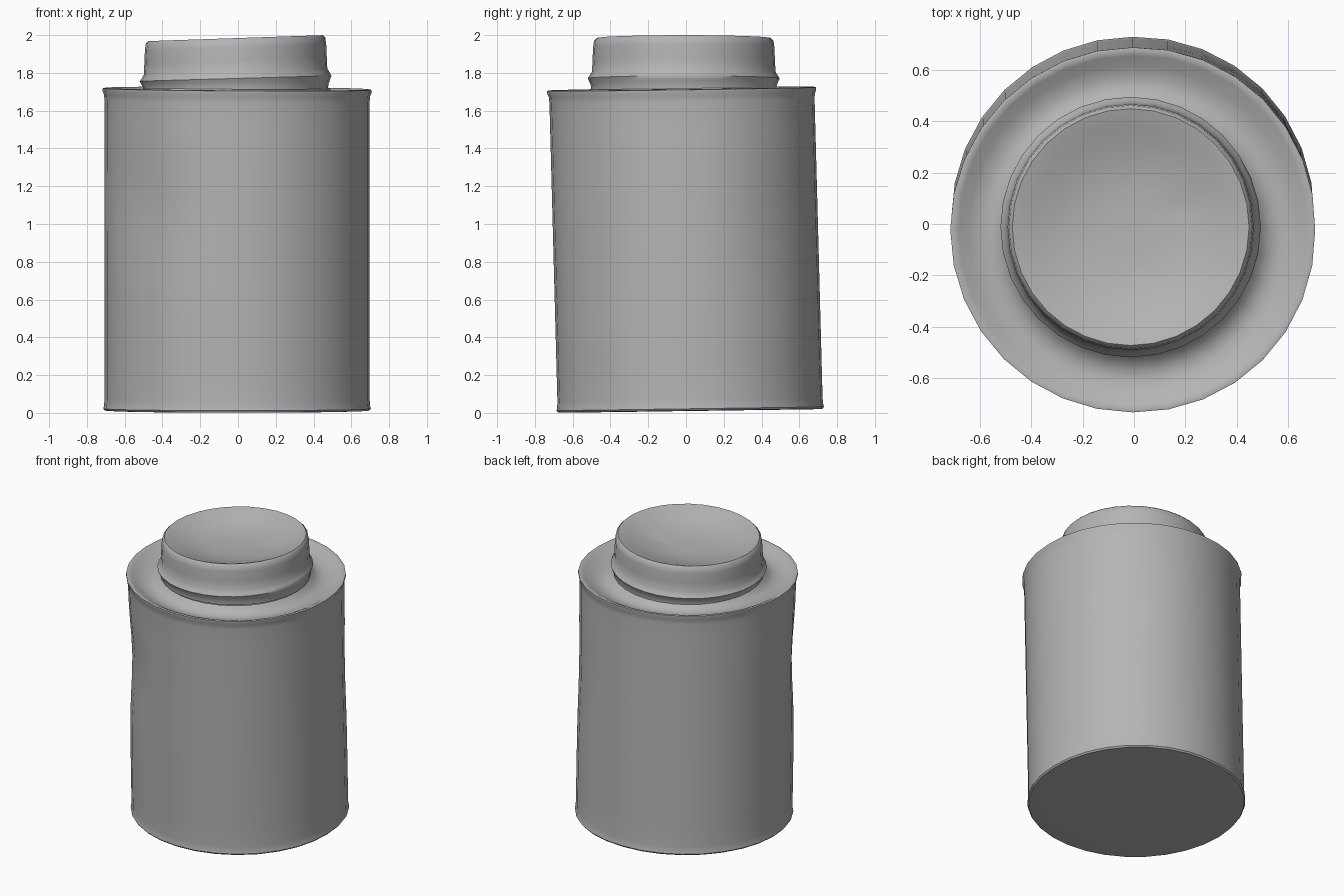
import bpy, bmesh, math

if "Cube" in bpy.data.objects:
    bpy.data.objects.remove(bpy.data.objects["Cube"])

SEG = 32
metal = bpy.data.materials.new("dull grey metal")
metal.diffuse_color = (0.46, 0.46, 0.46, 1)
metal.use_nodes = True
metal.node_tree.nodes["Principled BSDF"].inputs["Base Color"].default_value = metal.diffuse_color


def lathe(name, rings, shape, sharp):
    """Revolved part; each ring is (radius, z), shape(a, r, z) gives the point."""
    bm = bmesh.new()
    loops = []
    for r, z in rings:
        n = 1 if r == 0 else SEG
        loops.append([bm.verts.new(shape(2 * math.pi * i / SEG, r, z)) for i in range(n)])
    for lo, hi in zip(loops, loops[1:]):
        for i in range(SEG):
            j = (i + 1) % SEG
            if len(lo) == 1:
                bm.faces.new((lo[0], hi[j], hi[i]))
            elif len(hi) == 1:
                bm.faces.new((lo[i], lo[j], hi[0]))
            else:
                bm.faces.new((lo[i], lo[j], hi[j], hi[i]))
    mesh = bpy.data.meshes.new(name)
    bm.to_mesh(mesh)
    bm.free()
    obj = bpy.data.objects.new(name, mesh)
    bpy.context.collection.objects.link(obj)
    mesh.materials.append(metal)
    bpy.ops.object.select_all(action='DESELECT')
    obj.select_set(True)
    bpy.context.view_layer.objects.active = obj
    bpy.ops.object.shade_smooth_by_angle(angle=math.radians(sharp))
    return obj


def bump(a, z, angle, height, wide, tall):
    """Soft falloff around one spot on the wall."""
    d = math.atan2(math.sin(a - angle), math.cos(a - angle))
    return math.exp(-(d / wide) ** 2 - ((z - height) / tall) ** 2)


def body_shape(a, r, z):
    # The whole can leans a little, with shallow dents in the wall
    if r > 0.66:
        r += 0.008 * max(0, math.cos(2 * (a - math.radians(45)))) * (math.cos(a) > 0)
        r += 0.006 * max(0, math.cos(2 * (a + math.radians(45)))) * (math.cos(a) > 0)
    if r > 0.66 and 0.05 < z < 1.68:
        r -= 0.03 * bump(a, z, math.radians(225), 1.12, 0.35, 0.3)
        r -= 0.010 * bump(a, z, math.radians(45), 1.05, 0.3, 0.3)
    x = r * math.cos(a) - 0.005
    y = r * math.sin(a)
    return x, y + 0.023 - 0.046 * z / 1.72, z + 0.014 * y - 0.006 * x * z / 1.72


def lid_shape(a, r, z):
    # The lid sits crooked, lower on the left
    x, y = r * math.cos(a) - 0.013, r * math.sin(a) - 0.012
    tilt = 0.034 * max(0, min(1, (z - 1.70) / 0.1))
    z += tilt * (x - 0.40)
    # Small nick in the top
    if r < 0.4:
        z -= 0.012 * math.exp(-((x - 0.2) ** 2 + (y - 0.07) ** 2) / 0.0015)
    return x, y, z


# Body: flat base, foot bead, straight wall, rolled rim, dished shoulder
wall = [(0.702, 0.07 + 1.58 * i / 12) for i in range(13)]
lathe("can_body",
      [(0, 0.010), (0.35, 0.010), (0.65, 0.010), (0.70, 0.012), (0.708, 0.022), (0.704, 0.04)]
      + wall +
      [(0.704, 1.68), (0.712, 1.70), (0.712, 1.714), (0.70, 1.717), (0.68, 1.708),
       (0.64, 1.684), (0.59, 1.668), (0.55, 1.672), (0.515, 1.69), (0.49, 1.72)],
      body_shape, 45)

# Lid: skirt, bulging bead, upright wall, dished top
lathe("lid",
      [(0.49, 1.71), (0.491, 1.735), (0.50, 1.762), (0.508, 1.782), (0.498, 1.80),
       (0.486, 1.82), (0.483, 1.88), (0.480, 1.95), (0.475, 1.985), (0.462, 1.998),
       (0.44, 1.992), (0.39, 1.974), (0.33, 1.953), (0.27, 1.936), (0.21, 1.924),
       (0.15, 1.917), (0.08, 1.914), (0, 1.914)],
      lid_shape, 50)
